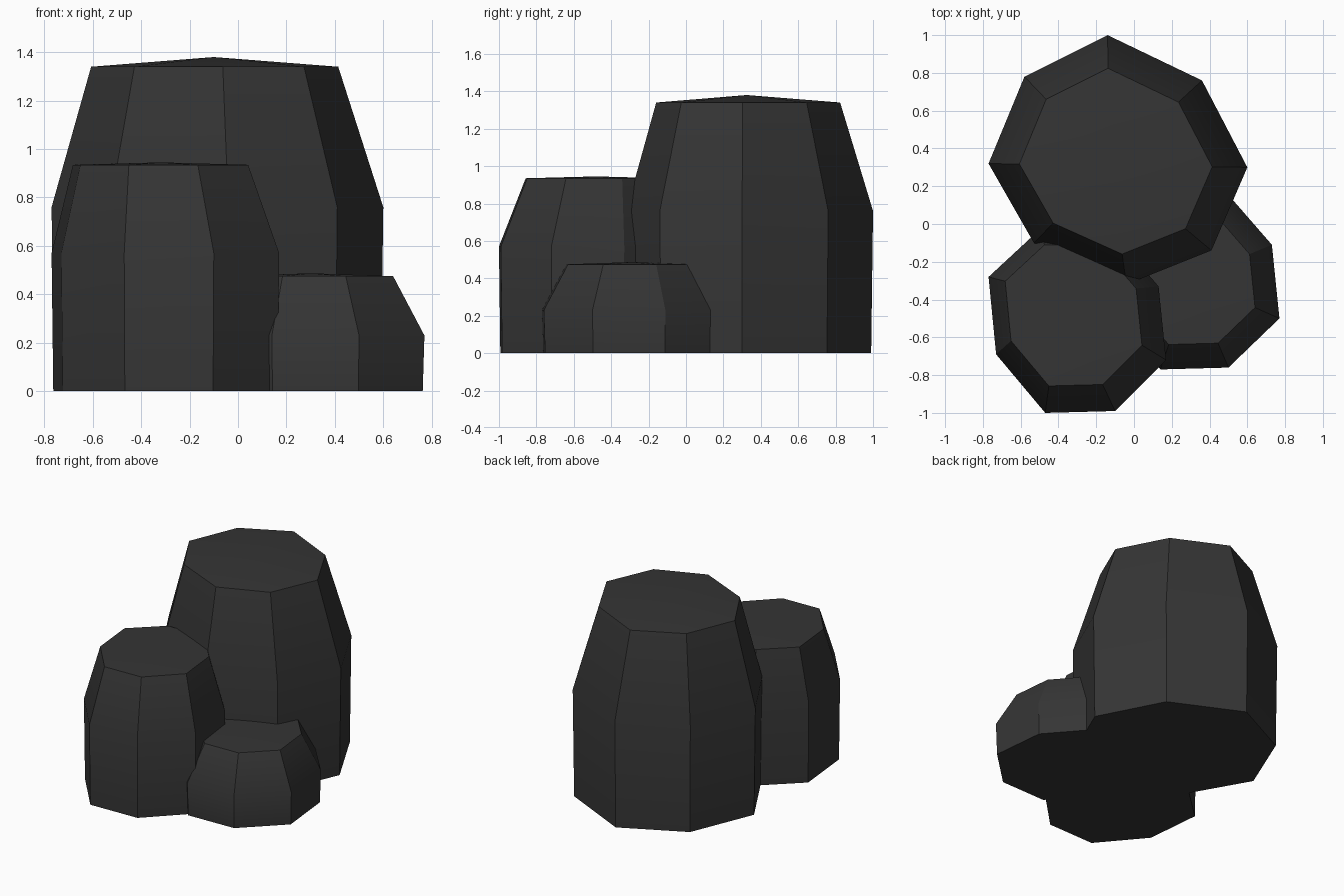
import bpy, bmesh
from math import radians

if "Cube" in bpy.data.objects:
    bpy.data.objects.remove(bpy.data.objects["Cube"])


def rock(name, outline, center, top_center, top_scale, z_mid, z_rim, z_peak, foot=0.985):
    """Faceted boulder: foot ring, widest ring, tapered rim and a shallow domed cap."""
    cx, cy = center
    tx, ty = top_center
    bm = bmesh.new()

    def ring(scale, ox, oy, z):
        return [bm.verts.new((ox + (x - cx) * scale, oy + (y - cy) * scale, z))
                for x, y in outline]

    rings = [ring(foot, cx, cy, 0), ring(1, cx, cy, z_mid), ring(top_scale, tx, ty, z_rim)]
    peak = bm.verts.new((tx, ty, z_peak))
    n = len(outline)
    bm.faces.new(rings[0][::-1])
    for i in range(n):
        j = (i + 1) % n
        for low, high in zip(rings, rings[1:]):
            bm.faces.new((low[i], low[j], high[j], high[i]))
        bm.faces.new((rings[2][i], rings[2][j], peak))
    bmesh.ops.recalc_face_normals(bm, faces=bm.faces)

    mesh = bpy.data.meshes.new(name)
    bm.to_mesh(mesh)
    bm.free()
    obj = bpy.data.objects.new(name, mesh)
    obj.data.materials.append(stone)
    bpy.context.collection.objects.link(obj)
    bpy.ops.object.select_all(action='DESELECT')
    obj.select_set(True)
    bpy.context.view_layer.objects.active = obj
    bpy.ops.object.shade_smooth_by_angle(angle=radians(30))


# dark stone colour
stone = bpy.data.materials.new("dark_stone")
stone.diffuse_color = (0.035, 0.035, 0.035, 1)
stone.use_nodes = True
stone.node_tree.nodes["Principled BSDF"].inputs["Base Color"].default_value = stone.diffuse_color

# tall boulder at the back
rock("large_rock",
     [(-0.14, 1.0), (-0.58, 0.78), (-0.77, 0.32), (-0.53, -0.10),
      (-0.04, -0.32), (0.41, -0.14), (0.60, 0.30), (0.36, 0.76)],
     (-0.09, 0.33), (-0.10, 0.325), 0.745, 0.76, 1.34, 1.38)

# medium boulder at front left
rock("medium_rock",
     [(-0.77, -0.28), (-0.73, -0.69), (-0.47, -1.0), (-0.10, -0.99),
      (0.17, -0.72), (0.13, -0.33), (-0.13, -0.03), (-0.50, -0.03)],
     (-0.30, -0.51), (-0.32, -0.48), 0.77, 0.57, 0.935, 0.945)

# low boulder at front right
rock("small_rock",
     [(0.14, -0.77), (0.50, -0.76), (0.77, -0.50), (0.73, -0.11),
      (0.46, 0.20), (0.10, 0.18), (-0.17, -0.08), (-0.13, -0.47)],
     (0.30, -0.29), (0.30, -0.29), 0.725, 0.23, 0.475, 0.487)
